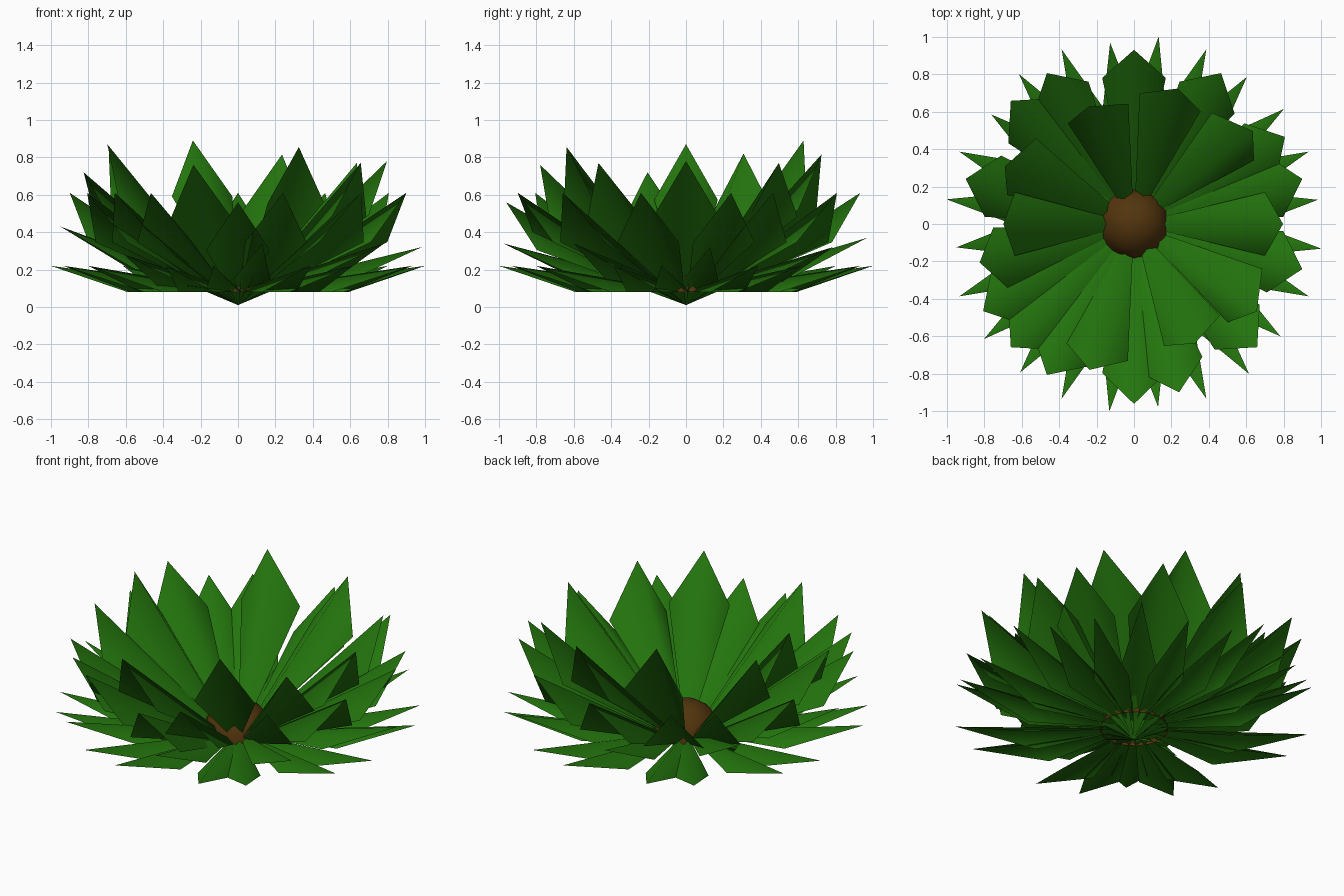
import bpy, bmesh
from math import radians, sin, cos, asin
from mathutils import Vector

cube = bpy.data.objects.get("Cube")
if cube:
    bpy.data.objects.remove(cube, do_unlink=True)


def make_material(name, rgb):
    mat = bpy.data.materials.new(name)
    mat.use_nodes = True
    color = (*rgb, 1)
    mat.diffuse_color = color
    shader = mat.node_tree.nodes["Principled BSDF"]
    shader.inputs["Base Color"].default_value = color
    shader.inputs["Specular IOR Level"].default_value = 0
    return mat


green = make_material("leaf green", (0.017, 0.175, 0.004))
brown = make_material("heart brown", (0.085, 0.035, 0.004))


def add_object(name, bm, material):
    """Smooth shaded object from a bmesh."""
    for face in bm.faces:
        face.smooth = True
    mesh = bpy.data.meshes.new(name)
    bm.to_mesh(mesh)
    bm.free()
    mesh.materials.append(material)
    bpy.context.collection.objects.link(bpy.data.objects.new(name, mesh))


def polar(distance, azimuth, slope, base):
    """Point at a distance from the leaf base, by azimuth and slope."""
    flat = distance * cos(slope)
    return Vector((flat * cos(azimuth), flat * sin(azimuth), base + distance * sin(slope)))


def make_leaf(name, azimuth, tip_azimuth, tip_z, base, length, shoulder, width, droop):
    """Kite folded along a straight ridge, with its two shoulders drooping."""
    a = radians((azimuth + tip_azimuth) / 2)
    slope = asin((tip_z - base) / length)
    side = Vector((-sin(a), cos(a), 0)) * width
    middle = polar(shoulder, a, slope - radians(droop), base)
    bm = bmesh.new()
    root = bm.verts.new((0, 0, base))
    tip = bm.verts.new(polar(length, radians(tip_azimuth), slope, base))
    bm.faces.new((root, bm.verts.new(middle - side), tip))
    bm.faces.new((root, tip, bm.verts.new(middle + side)))
    add_object(name, bm, green)


# Low ring: narrow leaves, every third one lifted
lifted = [0.32, 0.32, 0.37, 0.42, 0.43, 0.28, 0.34, 0.34]
for i in range(24):
    azimuth = 7.5 + 15 * i
    tip_z = lifted[i // 3] if i % 3 == 0 else 0.22
    make_leaf("low_leaf", azimuth, azimuth, tip_z, 0.08, 1.02, 0.58, 0.1, 8)

# High ring: broad leaves, some raised and twisted (tip azimuth, tip height)
raised = {0: (0, 0.78), 45: (38, 0.77), 75: (72, 0.815), 105: (111, 0.89),
          150: (156, 0.82), 180: (180, 0.87), 195: (194, 0.72),
          255: (253, 0.76), 300: (297, 0.855), 330: (324.5, 0.77)}
for azimuth in range(0, 360, 15):
    normal = (azimuth, 0.56 if azimuth == 270 else 0.61)
    tip_azimuth, tip_z = raised.get(azimuth, normal)
    make_leaf("high_leaf", azimuth, tip_azimuth, tip_z, 0.01, 1.108, 0.85, 0.17, 9.5)

# Domed heart in the middle, its rim on the low ring
bm = bmesh.new()
bmesh.ops.create_uvsphere(bm, u_segments=16, v_segments=8, radius=0.19)
lower = [v for v in bm.verts if v.co.z < -0.01]
bmesh.ops.delete(bm, geom=lower, context='VERTS')
bmesh.ops.translate(bm, verts=bm.verts, vec=(0, 0, 0.08))
add_object("heart", bm, brown)
